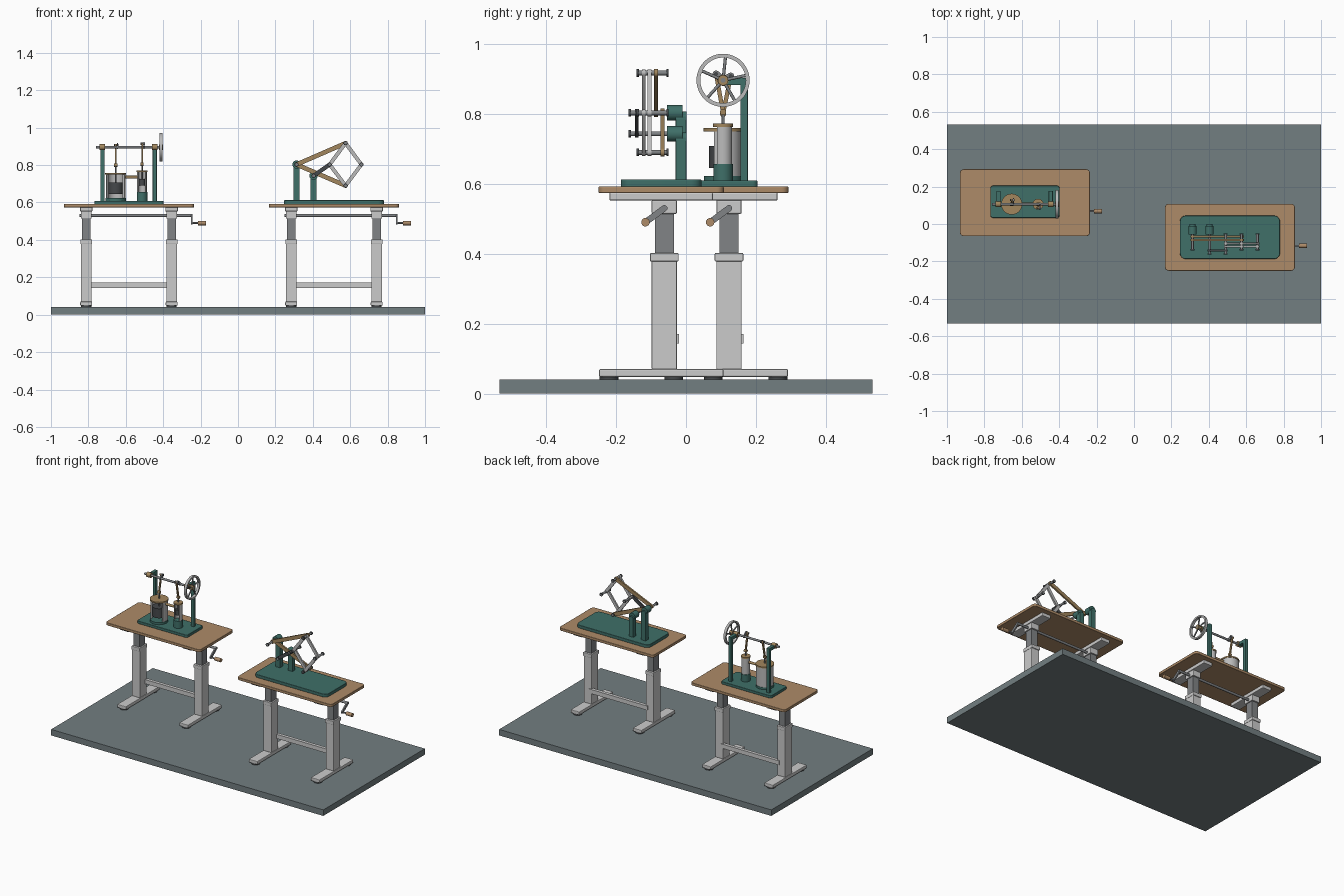
import bpy, bmesh
from math import pi, sin, cos, radians
from mathutils import Vector as V

if "Cube" in bpy.data.objects:
    bpy.data.objects.remove(bpy.data.objects["Cube"])


def mat(name, *c):
    m = bpy.data.materials.new(name)
    m.diffuse_color = (*c, 1)
    m.use_nodes = True
    m.node_tree.nodes["Principled BSDF"].inputs["Base Color"].default_value = m.diffuse_color
    return m


SLATE = mat("slate", .17, .21, .22)
WOOD = mat("wood", .42, .26, .14)
TEAL = mat("teal", .05, .16, .14)
BRASS = mat("brass", .36, .24, .11)
STEEL = mat("steel", .22, .23, .24)
DARK = mat("dark", .06, .065, .07)
PALE = mat("pale_grey", .5, .5, .5)


def finish(name, bm, m, smooth=False, bevel=0):
    bmesh.ops.recalc_face_normals(bm, faces=bm.faces)
    me = bpy.data.meshes.new(name)
    bm.to_mesh(me)
    bm.free()
    o = bpy.data.objects.new(name, me)
    bpy.context.collection.objects.link(o)
    if m:
        me.materials.append(m)
    if bevel:
        b = o.modifiers.new("bevel", 'BEVEL')
        b.width, b.segments = bevel, 2
    if smooth:
        bpy.context.view_layer.objects.active = o
        o.select_set(True)
        bpy.ops.object.shade_smooth_by_angle(angle=radians(35))
        o.select_set(False)
    return o


def prism(name, pts, offset, m, **kw):
    """Extrude a flat outline by an offset vector."""
    bm = bmesh.new()
    f = bm.faces.new([bm.verts.new(p) for p in pts])
    ext = bmesh.ops.extrude_face_region(bm, geom=[f], use_keep_orig=True)
    bmesh.ops.translate(bm, vec=offset, verts=[v for v in ext["geom"] if isinstance(v, bmesh.types.BMVert)])
    return finish(name, bm, m, **kw)


def box(name, x, y, z, m=None, bevel=0):
    pts = [(x[0], y[0], z[0]), (x[1], y[0], z[0]), (x[1], y[1], z[0]), (x[0], y[1], z[0])]
    return prism(name, pts, V((0, 0, z[1] - z[0])), m, bevel=bevel)


def slab(name, cx, cy, w, d, z0, z1, r, m):
    """Plate with rounded corners in plan."""
    pts = []
    for k, (sx, sy) in enumerate([(1, 1), (-1, 1), (-1, -1), (1, -1)]):
        for i in range(7):
            a = (k + i / 6) * pi / 2
            pts.append((cx + sx * (w / 2 - r) + r * cos(a), cy + sy * (d / 2 - r) + r * sin(a), z0))
    return prism(name, pts, V((0, 0, z1 - z0)), m, smooth=True, bevel=.002)


def stadium(name, a, b, normal, r, thick, m):
    """Round-ended bar from a to b, centred on its thickness."""
    a, b, n = V(a), V(b), V(normal)
    u = (b - a).normalized()
    w = n.cross(u)
    pts = []
    for c, s in ((b, 1), (a, -1)):
        for i in range(11):
            t = -pi / 2 + pi * i / 10
            pts.append(c + s * (u * cos(t) + w * sin(t)) * r - n * thick / 2)
    return prism(name, pts, n * thick, m, smooth=True)


def rod(name, a, b, r, m=None, n=24):
    a, b = V(a), V(b)
    q = (b - a).to_track_quat('Z', 'Y')
    pts = [a + q @ V((r * cos(2 * pi * i / n), r * sin(2 * pi * i / n), 0)) for i in range(n)]
    return prism(name, pts, b - a, m, smooth=True)


def cut_tube(name, cx, cy, r0, r1, z0, z1, half_gap, m):
    """Cylinder wall with a window open towards the front."""
    angs = [-pi / 2 + half_gap + (2 * pi - 2 * half_gap) * i / 36 for i in range(37)]
    pts = [(cx + r1 * cos(a), cy + r1 * sin(a), z0) for a in angs]
    pts += [(cx + r0 * cos(a), cy + r0 * sin(a), z0) for a in reversed(angs)]
    return prism(name, pts, V((0, 0, z1 - z0)), m, smooth=True)


def torus_rim(name, c, r0, r1, w, m):
    """Flywheel rim turning about x."""
    bm = bmesh.new()
    n, rings = 48, []
    for i in range(n):
        a = 2 * pi * i / n
        rings.append([bm.verts.new((c[0] + dx, c[1] + r * cos(a), c[2] + r * sin(a)))
                      for r, dx in ((r0, -w), (r1, -w), (r1, w), (r0, w))])
    for i in range(n):
        p, q = rings[i], rings[(i + 1) % n]
        for k in range(4):
            bm.faces.new((p[k], p[k - 1], q[k - 1], q[k]))
    return finish(name, bm, m, smooth=True)


def desk(cx, cy):
    """Crank-adjustable desk."""
    slab("tabletop", cx, cy, .695, .358, .574, .592, .02, WOOD)
    yc = cy + .009
    for s in (-1, 1):
        x = cx + s * .2285
        for t in (-1, 1):
            rod("foot_pad", (x, cy + t * .149, .04), (x, cy + t * .149, .05), .027, DARK)
        box("foot", (x - .032, x + .032), (cy - .178, cy + .178), (.048, .07), bevel=.004)
        box("outer_column", (x - .029, x + .029), (yc - .036, yc + .036), (.069, .39), bevel=.003)
        box("column_collar", (x - .031, x + .031), (yc - .041, yc + .041), (.378, .402), bevel=.003)
        box("inner_column", (x - .022, x + .022), (yc - .027, yc + .027), (.39, .52), STEEL)
        box("column_head", (x - .029, x + .029), (yc - .036, yc + .036), (.514, .554), bevel=.004)
        box("top_arm", (x - .033, x + .033), (cy - .148, cy + .148), (.552, .575), bevel=.004)
    box("crossbar", (cx - .215, cx + .215), (yc + .02, yc + .042), (.143, .171))
    # crank with grip
    x = cx + .335
    rod("crank_shaft", (cx - .265, yc, .53), (x + .006, yc, .53), .008, STEEL)
    stadium("crank_arm", (x, yc, .53), (x, yc - .054, .49), (1, 0, 0), .009, .009, STEEL)
    rod("grip_pin", (x - .004, yc - .054, .49), (x + .04, yc - .054, .49), .005, STEEL)
    rod("grip", (x + .033, yc - .054, .49), (x + .076, yc - .054, .49), .012, WOOD)


box("floor", (-1, 1), (-.533, .533), (0, .04), SLATE)
desk(-.583, .114)
desk(.513, -.071)

# engine model: base, bearing posts, shaft and flywheel
Y, ZS = .106, .896
slab("engine_base", -.583, .119, .37, .172, .591, .609, .015, TEAL)
for x in (-.725, -.445):
    box("bearing_post", (x - .011, x + .011), (.156, .177), (.605, .903), TEAL, .002)
    box("bearing_arm", (x - .011, x + .011), (Y, .17), (.882, .903), TEAL, .002)
    rod("bearing", (x - .015, Y, ZS), (x + .015, Y, ZS), .016, BRASS)
rod("engine_shaft", (-.76, Y, ZS), (-.4, Y, ZS), .007, STEEL)
torus_rim("flywheel_rim", (-.411, Y, ZS), .065, .076, .008, PALE)
rod("flywheel_hub", (-.422, Y, ZS), (-.4, Y, ZS), .015, BRASS)
for k in range(5):
    a = radians(12 + 72 * k)
    rod("flywheel_spoke", (-.411, Y, ZS), (-.411, Y + .068 * cos(a), ZS + .068 * sin(a)), .0045, STEEL, 12)


def cylinder_unit(label, x, r, wall, z0, z1, gap, piston, joint, pin, base_top):
    """Sectioned cylinder, piston, connecting rod and crank."""
    rod(label + "_base", (x, Y, .605), (x, Y, base_top), r + .002, TEAL, 40)
    cut_tube(label + "_wall", x, Y, r - wall, r, z0, z1, gap, PALE)
    rod(label + "_cap", (x, Y, z1 - .002), (x, Y, z1 + .007), r + .003, BRASS, 40)
    rod(label + "_piston", (x, Y, piston[0]), (x, Y, piston[1]), r - wall - .003, DARK, 32)
    rod(label + "_piston_rod", (x, Y, piston[1]), (x, Y, joint), .004, STEEL, 12)
    rod(label + "_joint", (x - .009, Y, joint), (x + .009, Y, joint), .009, BRASS)
    py, pz = Y + pin[0], ZS + pin[1]
    stadium(label + "_conrod", (x, Y, joint), (x, py, pz), (1, 0, 0), .006, .008, BRASS)
    stadium(label + "_crank_web", (x + .01, Y, ZS), (x + .01, py, pz), (1, 0, 0), .01, .007, STEEL)
    rod(label + "_crank_pin", (x - .009, py, pz), (x + .016, py, pz), .006, DARK, 16)


cylinder_unit("large_cylinder", -.654, .053, .01, .615, .752, radians(60), (.645, .708), .8, (.022, .012), .623)
cylinder_unit("small_cylinder", -.513, .026, .006, .65, .765, radians(50), (.69, .725), .805, (-.02, .018), .657)
rod("transfer_pipe", (-.605, Y, .735), (-.535, Y, .735), .008, BRASS)

# linkage model: base and pivot posts
slab("linkage_base", .513, -.071, .534, .231, .591, .612, .03, TEAL)
O, C = (.313, .803), (.404, .743)
for (x, z), tag in ((O, "main"), (C, "crank")):
    box(tag + "_pivot_post", (x - .017, x + .017), (-.03, .001), (.605, z - .013), TEAL, .003)
    rod(tag + "_post_top", (x, -.03, z - .013), (x, .001, z - .013), .017, TEAL)
    rod(tag + "_pivot_boss", (x, -.055, z), (x, -.01, z), .022, TEAL, 32)

# linkage bars in layers along y
UP, LOW, NEAR, FAR = (.575, .917), (.575, .69), (.49, .803), (.66, .803)
for label, p, q, y, r, m in (
        ("long_arm_upper", O, UP, -.086, .012, BRASS),
        ("long_arm_lower", O, LOW, -.067, .012, BRASS),
        ("rhombus_near_upper", NEAR, UP, -.121, .01, PALE),
        ("rhombus_far_lower", FAR, LOW, -.121, .01, PALE),
        ("rhombus_near_lower", NEAR, LOW, -.104, .01, PALE),
        ("rhombus_far_upper", FAR, UP, -.104, .01, PALE),
        ("guide_crank", C, NEAR, -.141, .011, DARK)):
    stadium(label, (p[0], y, p[1]), (q[0], y, q[1]), (0, 1, 0), r, .011, m)

# pins with end caps
for (x, z), y0 in ((O, -.141), (C, -.164), (UP, -.141), (LOW, -.141), (NEAR, -.164), (FAR, -.141)):
    y1 = -.05
    rod("pin", (x, y0, z), (x, y1, z), .007, STEEL)
    rod("pin_cap", (x, y0, z), (x, y0 + .007, z), .011, DARK)
    if (x, z) not in (O, C):
        rod("pin_cap", (x, y1 - .006, z), (x, y1, z), .011, DARK)
